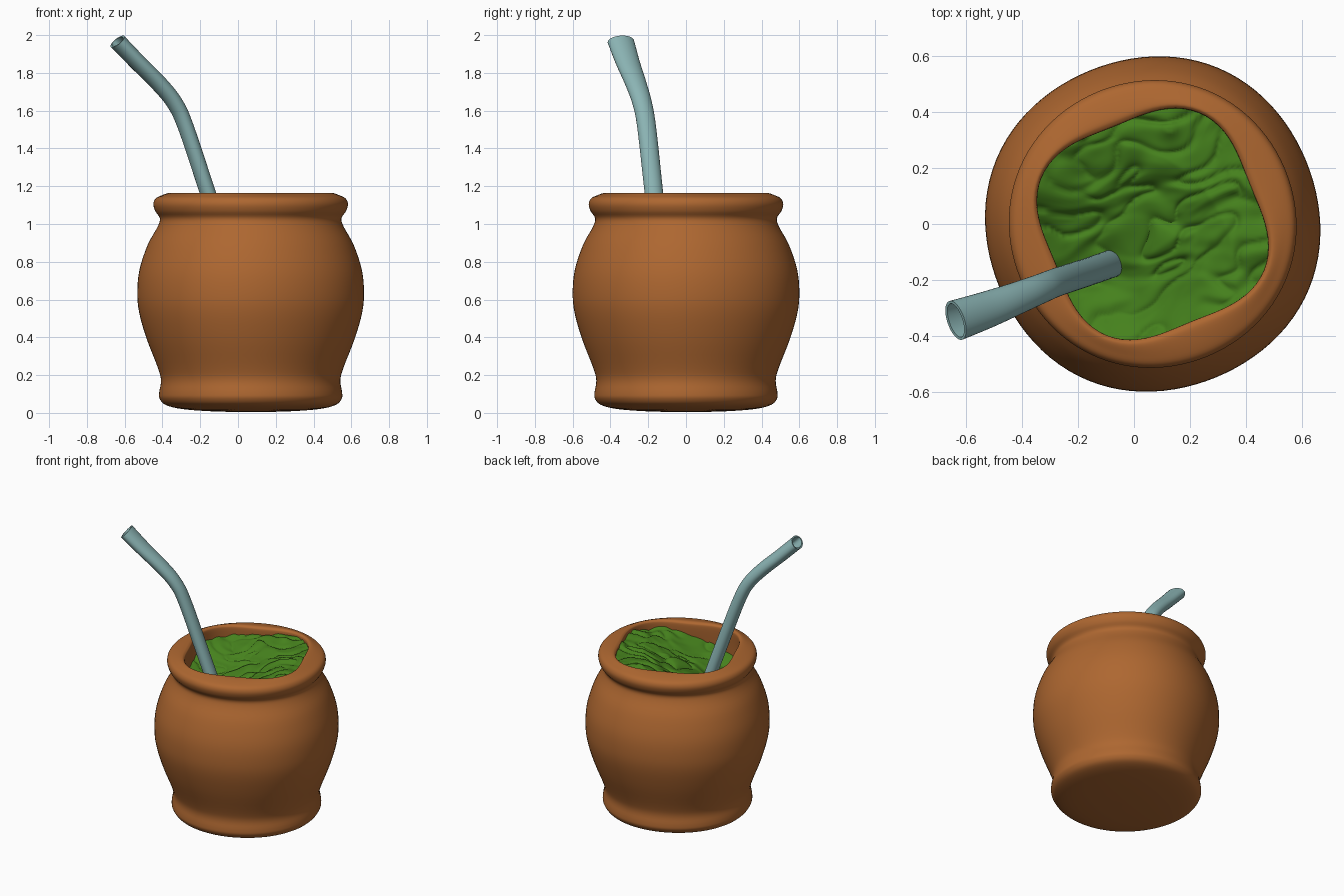
import bpy, bmesh
from math import sin, cos, pi, radians, hypot
from mathutils import Vector, noise

if "Cube" in bpy.data.objects:
    bpy.data.objects.remove(bpy.data.objects["Cube"])

CX = 0.067          # the cup sits slightly right of centre
LOBE = radians(67)  # direction of the soft square corners


def material(name, rgb):
    m = bpy.data.materials.new(name)
    m.diffuse_color = (*rgb, 1)
    m.use_nodes = True
    m.node_tree.nodes["Principled BSDF"].inputs["Base Color"].default_value = m.diffuse_color
    return m


def spline(pts, steps):
    """Catmull-Rom through points of any dimension."""
    out = []
    for i in range(len(pts) - 1):
        quad = [pts[max(i - 1, 0)], pts[i], pts[i + 1], pts[min(i + 2, len(pts) - 1)]]
        for s in range(steps):
            t = s / steps
            out.append([0.5 * (2 * b + (c - a) * t + (2 * a - 5 * b + 4 * c - d) * t * t
                               + (3 * b - a - 3 * c + d) * t ** 3) for a, b, c, d in zip(*quad)])
    return out + [list(pts[-1])]


def loft(name, rings, mat, cap_start=True, cap_end=True):
    """Skin a list of equal-length point rings into a smooth object."""
    bm = bmesh.new()
    vr = [[bm.verts.new(p) for p in ring] for ring in rings]
    n = len(rings[0])
    for a, b in zip(vr, vr[1:]):
        for i in range(n):
            j = (i + 1) % n
            bm.faces.new((a[i], a[j], b[j], b[i]))
    if cap_start:
        bm.faces.new(vr[0][::-1])
    if cap_end:
        bm.faces.new(vr[-1])
    bmesh.ops.recalc_face_normals(bm, faces=bm.faces)
    for f in bm.faces:
        f.smooth = True
    me = bpy.data.meshes.new(name)
    bm.to_mesh(me)
    bm.free()
    me.materials.append(mat)
    ob = bpy.data.objects.new(name, me)
    bpy.context.collection.objects.link(ob)
    return ob


brown = material("clay_brown", (0.42, 0.135, 0.03))
green = material("leaf_green", (0.06, 0.22, 0.012))
metal = material("pale_teal", (0.26, 0.46, 0.46))

# Cup: (radius, height, squareness) from underside, up the outside, over the lip, down the inside
profile = [(0.01, 0.004, 0), (0.2, 0.008, 0), (0.36, 0.02, 0.002), (0.45, 0.042, 0.002),
           (0.482, 0.075, 0.002), (0.484, 0.11, 0.002), (0.475, 0.17, 0.002), (0.49, 0.235, 0.003),
           (0.55, 0.39, 0.005), (0.59, 0.53, 0.006), (0.6, 0.64, 0.006), (0.588, 0.76, 0.006),
           (0.545, 0.89, 0.005), (0.493, 0.985, 0.003), (0.481, 1.03, 0.002), (0.505, 1.068, 0.002),
           (0.515, 1.105, 0.002), (0.503, 1.135, 0.002), (0.47, 1.152, 0.006), (0.43, 1.164, 0.02),
           (0.411, 1.16, 0.026), (0.403, 1.14, 0.028), (0.408, 1.05, 0.027), (0.42, 0.9, 0.02),
           (0.45, 0.64, 0.01), (0.4, 0.3, 0.005), (0.25, 0.15, 0), (0.01, 0.13, 0)]
SEG = 96
rings = []
for r, z, e in spline(profile, 4):
    ring = []
    for k in range(SEG):
        a = 2 * pi * k / SEG
        q = r + e * cos(4 * (a - LOBE))
        ring.append((CX + q * cos(a), q * sin(a), z))
    rings.append(ring)
loft("cup", rings, brown)


# Wet leaves: a crumpled surface dipping towards the straw
def leaf_height(x, y):
    d = hypot(x + 0.2, y + 0.2)
    z = min(0.885 + 0.45 * d, 1.06 + 0.1 * d)
    u, v = (x + y * 0.35), (y - x * 0.35)
    p = Vector((u * 2.6, v * 6.5, 1.7))
    p += 0.5 * noise.noise_vector(Vector((x * 5, y * 5, 4)))
    z += 0.028 * noise.noise(p) - 0.022 * (1 - abs(noise.noise(p * 1.7))) ** 6 + 0.012
    z += 0.006 * noise.noise(p * 3.5)
    z += 0.03 * max(0, 1 - hypot(x - 0.06, y - 0.34) / 0.07) ** 2
    return min(z, 1.15)


rings = []
for i in range(61):
    t = 0.004 + 0.996 * i / 60
    ring = []
    for k in range(SEG * 2):
        a = pi * k / SEG
        q = t * (0.422 + 0.02 * cos(4 * (a - LOBE)))
        x, y = q * cos(a), q * sin(a)
        ring.append((CX + x, y, leaf_height(x, y)))
    rings.append(ring)
leaves = loft("leaves", rings, green, True, False)
if leaves.data.polygons[200].normal.z < 0:
    leaves.data.flip_normals()

# Straw: (x, y, z, half width, half thickness), flattening towards the mouthpiece
path = [(-0.02, -0.12, 0.72, 0.05, 0.041), (-0.075, -0.14, 0.9, 0.05, 0.041),
        (-0.16, -0.17, 1.165, 0.05, 0.041), (-0.275, -0.208, 1.51, 0.051, 0.041),
        (-0.335, -0.232, 1.64, 0.053, 0.042), (-0.42, -0.266, 1.745, 0.058, 0.043),
        (-0.53, -0.308, 1.855, 0.066, 0.043), (-0.638, -0.345, 1.966, 0.073, 0.044)]
pts = spline(path, 6)


def straw_ring(i, wall):
    a, b = pts[max(i - 1, 0)], pts[min(i + 1, len(pts) - 1)]
    tan = (Vector(b[:3]) - Vector(a[:3])).normalized()
    side = tan.cross(Vector((0, 0, 1))).normalized()
    nor = side.cross(tan)
    c, w, h = Vector(pts[i][:3]), pts[i][3] - wall, pts[i][4] - wall
    return [c + side * w * cos(2 * pi * k / 32) + nor * h * sin(2 * pi * k / 32) for k in range(32)]


order = range(len(pts))
outer = [straw_ring(i, 0) for i in order]
inner = [straw_ring(i, 0.01) for i in reversed(order)]
straw = loft("straw", outer + inner, metal)
bpy.context.view_layer.objects.active = straw
straw.select_set(True)
bpy.ops.object.shade_smooth_by_angle(angle=radians(40))
